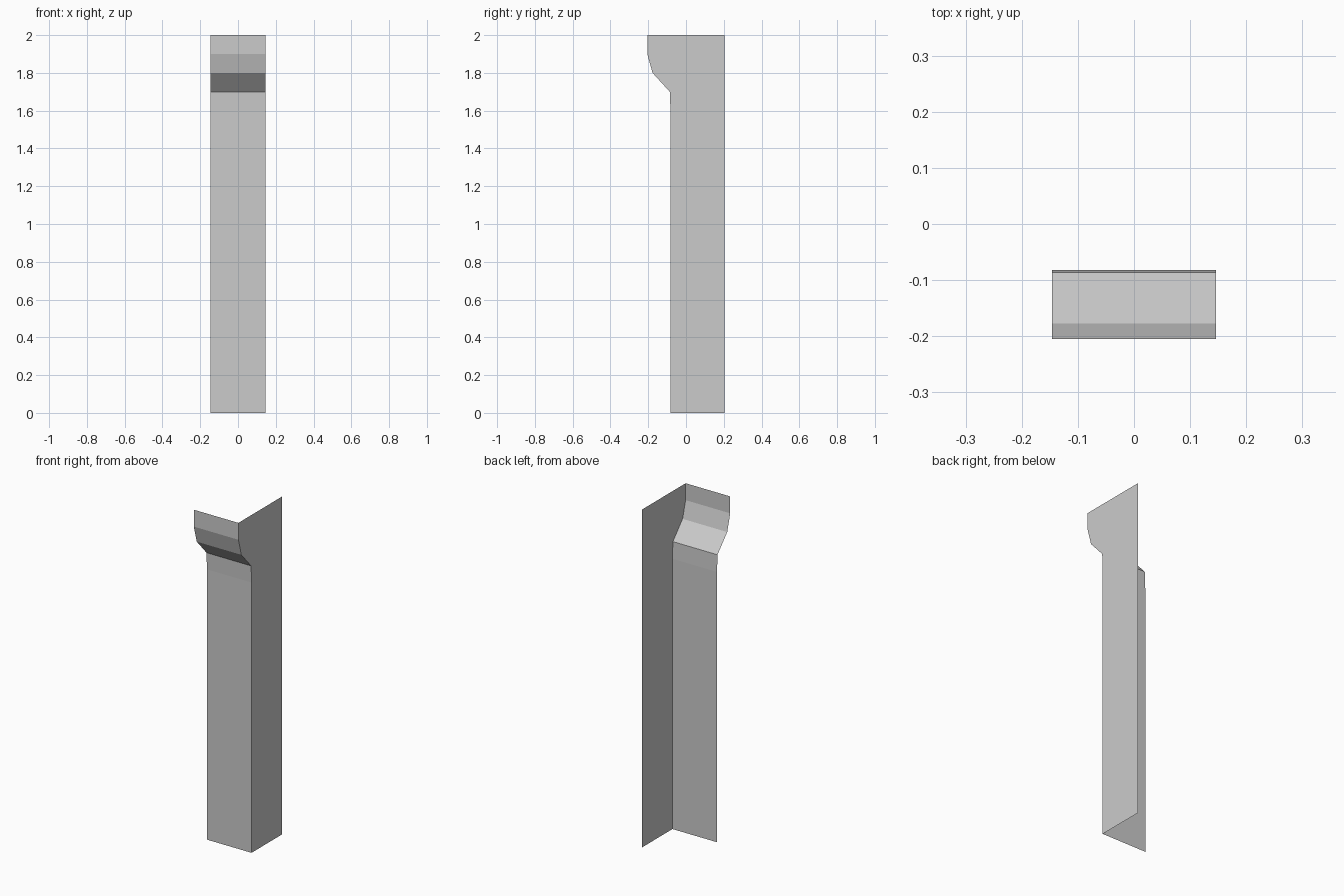
import bpy, bmesh

if "Cube" in bpy.data.objects:
    bpy.data.objects.remove(bpy.data.objects["Cube"])

HALF_W = 0.146
BACK_Y = 0.205
# Front outline (y, z) from the foot up to the flared cap
PROFILE = [(-0.082, 0), (-0.082, 1.6), (-0.086, 1.7), (-0.177, 1.8),
           (-0.205, 1.9), (-0.205, 2.0)]

bm = bmesh.new()
left = [bm.verts.new((-HALF_W, y, z)) for y, z in PROFILE]
right = [bm.verts.new((HALF_W, y, z)) for y, z in PROFILE]

# Front strip: the profile swept across the width
for i in range(len(PROFILE) - 1):
    bm.faces.new((left[i], right[i], right[i + 1], left[i + 1]))

# Right side panel; left, back, top and bottom stay open
back = [bm.verts.new((HALF_W, BACK_Y, z)) for z in (2.0, 0)]
bm.faces.new(list(reversed(right + back)))
bm.normal_update()
for f in bm.faces:
    if len(f.verts) > 4 and f.normal.x < 0:
        f.normal_flip()

mesh = bpy.data.meshes.new("corner_pillar")
bm.to_mesh(mesh)
bm.free()
pillar = bpy.data.objects.new("corner_pillar", mesh)
bpy.context.collection.objects.link(pillar)
